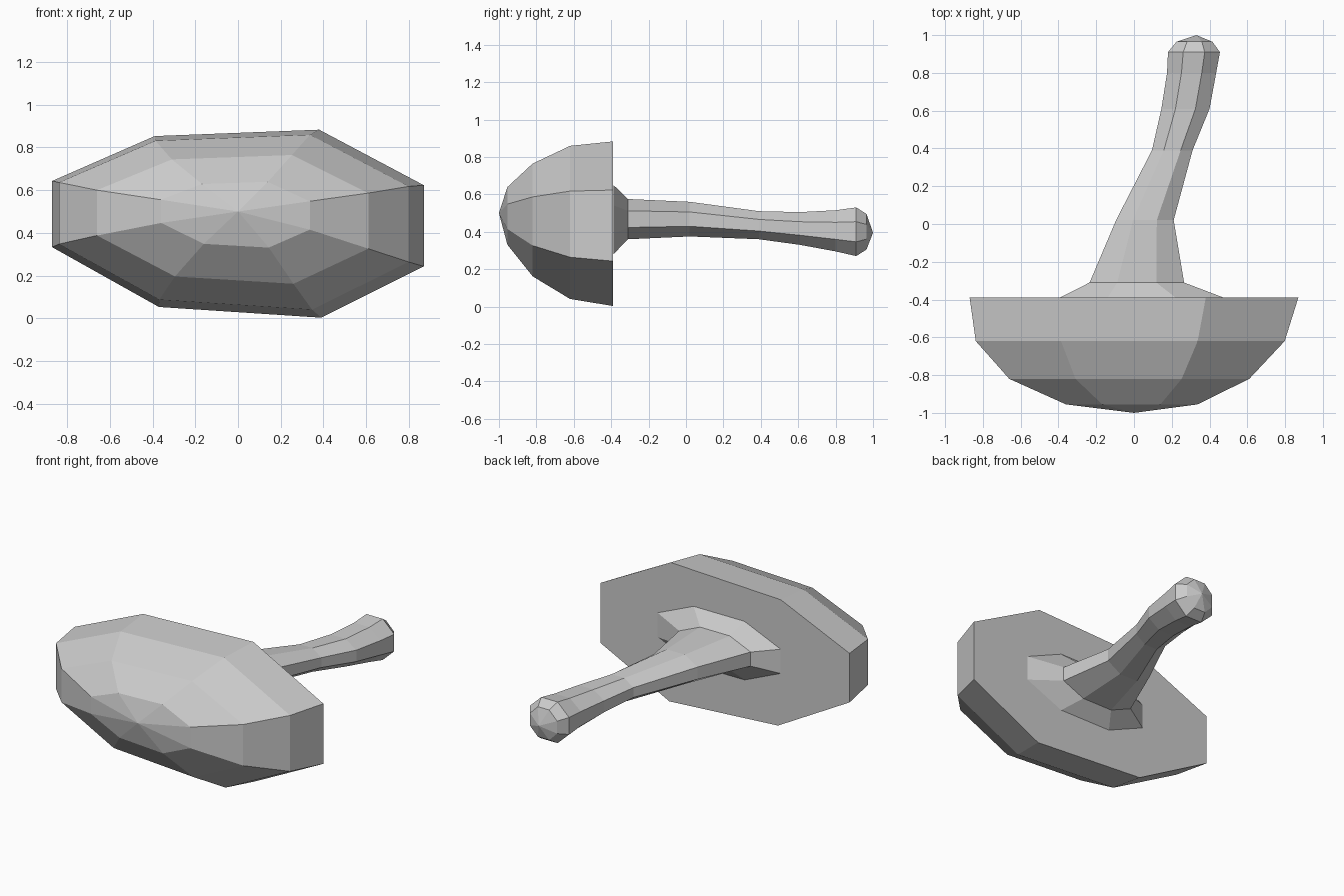
import bpy
import bmesh
import math

cube = bpy.data.objects.get("Cube")
if cube:
    bpy.data.objects.remove(cube, do_unlink=True)

grey = bpy.data.materials.new("pale grey")
grey.use_nodes = True
colour = (0.6, 0.6, 0.6, 1)
grey.diffuse_color = colour
grey.node_tree.nodes["Principled BSDF"].inputs["Base Color"].default_value = colour


def loft(name, rings, tip):
    """Bridge equal rings of points, close the first ring and fan the last to a tip."""
    bm = bmesh.new()
    loops = [[bm.verts.new(p) for p in ring] for ring in rings]
    bm.faces.new(loops[0])
    for a, b in zip(loops, loops[1:]):
        for i in range(len(a)):
            j = (i + 1) % len(a)
            bm.faces.new((a[i], a[j], b[j], b[i]))
    last = loops[-1]
    end = bm.verts.new(tip)
    for i in range(len(last)):
        bm.faces.new((last[i], last[(i + 1) % len(last)], end))
    bmesh.ops.recalc_face_normals(bm, faces=bm.faces)
    mesh = bpy.data.meshes.new(name)
    bm.to_mesh(mesh)
    bm.free()
    mesh.materials.append(grey)
    obj = bpy.data.objects.new(name, mesh)
    bpy.context.collection.objects.link(obj)
    return obj


# Cap: one uneven octagon, shrinking towards the front
outline = [(-.87, .2), (-.39, .41), (.38, .44), (.87, .18),
           (.87, -.2), (.39, -.44), (-.37, -.39), (-.87, -.11)]
cap_steps = [  # y, centre x, centre z, scale x, scale z
    (-.39, 0, .443, 1, 1),
    (-.62, -.02, .45, .94, .93),
    (-.82, -.025, .463, .73, .685),
    (-.955, -.012, .485, .4, .35),
]
cap_rings = [[(cx + sx * x, y, cz + sz * z) for x, z in outline]
             for y, cx, cz, sx, sz in cap_steps]
loft("mushroom_cap", cap_rings, (0, -1, .5))

# Stem: flat-sided octagons along a bent line, flared at the cap
stem_steps = [  # y, left x, right x, low z, high z
    (-.388, -.39, .47, .28, .65),
    (-.31, -.235, .265, .36, .575),
    (.02, -.095, .21, .375, .56),
    (.39, .095, .31, .36, .51),
    (.61, .145, .4, .33, .505),
    (.8, .175, .435, .295, .515),
    (.91, .18, .455, .27, .53),
    (.965, .225, .415, .305, .495),
]


def octagon(y, x0, x1, z0, z1):
    points = []
    for k in range(8):
        angle = math.pi * (k + .5) / 4
        grow = .5 / math.cos(math.pi / 8)
        points.append(((x0 + x1) / 2 + (x1 - x0) * grow * math.cos(angle), y,
                       (z0 + z1) / 2 + (z1 - z0) * grow * math.sin(angle)))
    return points


loft("mushroom_stem", [octagon(*step) for step in stem_steps], (.33, 1, .395))
